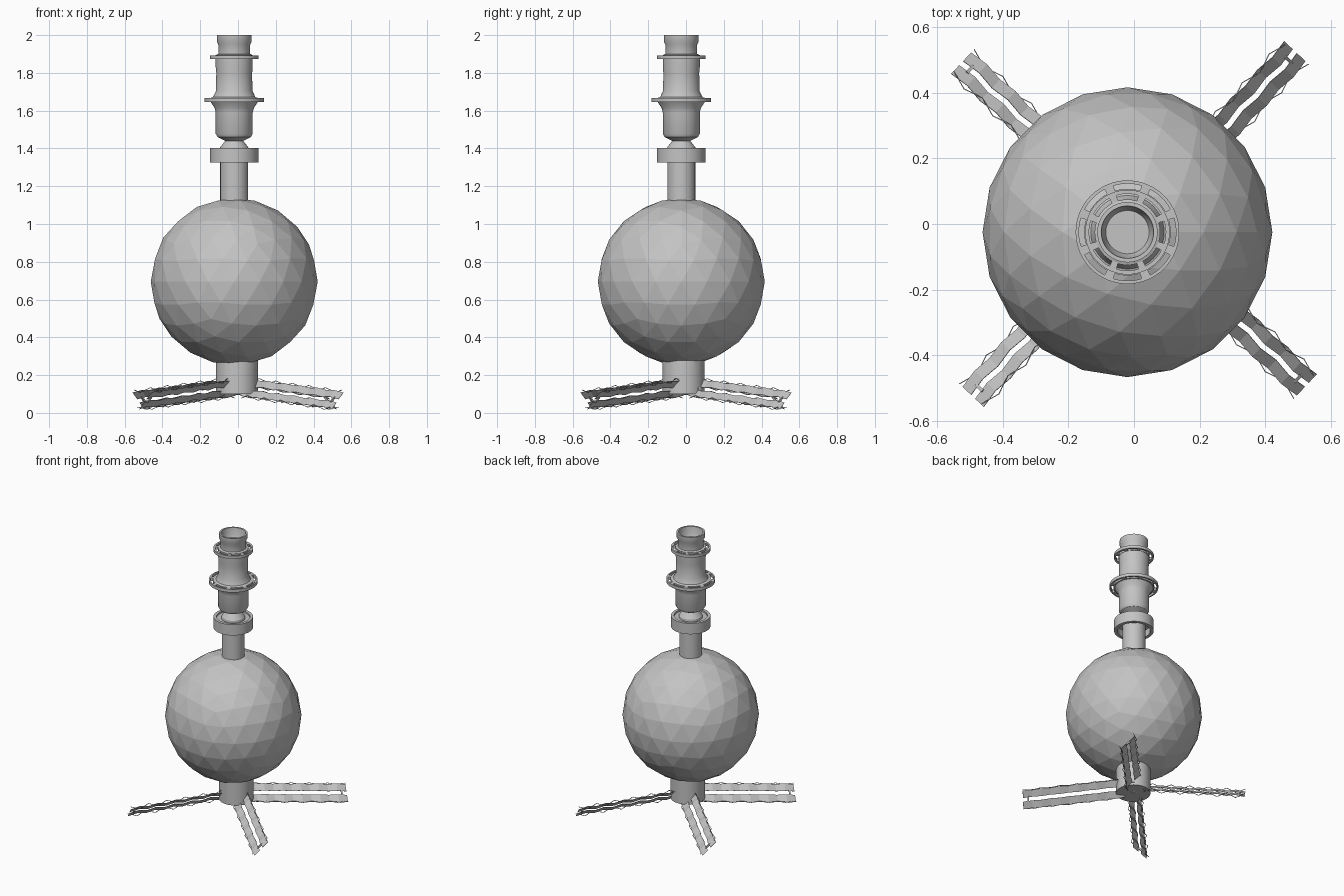
import bpy, bmesh
from math import sin, cos, pi, radians
from mathutils import Vector, Matrix

cube = bpy.data.objects.get("Cube")
if cube:
    bpy.data.objects.remove(cube, do_unlink=True)

GREY = bpy.data.materials.new("light_grey")
GREY.use_nodes = True
GREY.diffuse_color = (0.55, 0.55, 0.55, 1)
GREY.node_tree.nodes["Principled BSDF"].inputs["Base Color"].default_value = (0.55, 0.55, 0.55, 1)

AXIS = Vector((-0.02, -0.025, 0))


def finish(bm, name, smooth=False):
    mesh = bpy.data.meshes.new(name)
    bmesh.ops.recalc_face_normals(bm, faces=bm.faces)
    bm.to_mesh(mesh)
    bm.free()
    mesh.materials.append(GREY)
    ob = bpy.data.objects.new(name, mesh)
    bpy.context.collection.objects.link(ob)
    if smooth:
        bpy.ops.object.select_all(action='DESELECT')
        ob.select_set(True)
        bpy.context.view_layer.objects.active = ob
        bpy.ops.object.shade_smooth_by_angle(angle=radians(30))
    return ob


def lathe(name, profile, centre=AXIS, steps=48):
    """Spin a (radius, height) outline around a vertical axis."""
    bm = bmesh.new()
    verts = [bm.verts.new((r, 0, z)) for r, z in profile]
    edges = [bm.edges.new(pair) for pair in zip(verts, verts[1:])]
    bmesh.ops.spin(bm, geom=verts + edges, cent=(0, 0, 0), axis=(0, 0, 1),
                   angle=2 * pi, steps=steps, use_duplicate=False)
    bmesh.ops.remove_doubles(bm, verts=bm.verts, dist=0.0001)
    bmesh.ops.translate(bm, verts=bm.verts, vec=centre)
    return finish(bm, name, True)


def slotted_flange(name, radii, z, thickness):
    """Flat ring pierced by eight curved slots in its middle band."""
    count = 64
    bm = bmesh.new()
    rings = [[bm.verts.new((r * cos(2 * pi * k / count), r * sin(2 * pi * k / count), z))
              for k in range(count)] for r in radii]
    for band in range(3):
        for k in range(count):
            if band == 1 and k % 8 not in (3, 4):
                continue
            n = (k + 1) % count
            bm.faces.new((rings[band][k], rings[band + 1][k],
                          rings[band + 1][n], rings[band][n]))
    bmesh.ops.translate(bm, verts=bm.verts, vec=AXIS)
    ob = finish(bm, name)
    mod = ob.modifiers.new("thickness", 'SOLIDIFY')
    mod.thickness, mod.offset = thickness, 0


# Faceted tank
bm = bmesh.new()
bmesh.ops.create_icosphere(bm, subdivisions=3, radius=0.442,
                           matrix=Matrix.Translation(AXIS + Vector((0, 0, 0.695))))
finish(bm, "sphere_tank")

# Column parts
lathe("lower_collar", [(0, 0.1), (0.111, 0.1), (0.111, 0.3), (0, 0.3)], Vector((-0.005, -0.013, 0)))
lathe("neck_tube", [(0.074, 1.08), (0.074, 1.39)])
lathe("neck_ring", [(0.074, 1.375), (0.106, 1.375), (0.106, 1.325), (0.128, 1.325),
                    (0.128, 1.402), (0.108, 1.402), (0.108, 1.39), (0.07, 1.39)])
lathe("docking_body", [
    (0.077, 1.385), (0.075, 1.405), (0.048, 1.44), (0.088, 1.46), (0.098, 1.478),
    (0.098, 1.59), (0.104, 1.615), (0.124, 1.645), (0.124, 1.668), (0.112, 1.672),
    (0.096, 1.705), (0.095, 1.80), (0.098, 1.83), (0.098, 1.895), (0.084, 1.9),
    (0.084, 1.95), (0.092, 1.965), (0.092, 2.0), (0.08, 2.0), (0.074, 1.955),
    (0.066, 1.935), (0, 1.935)])
slotted_flange("large_flange", (0.118, 0.132, 0.148, 0.158), 1.657, 0.022)
slotted_flange("small_flange", (0.09, 0.1, 0.117, 0.129), 1.883, 0.02)

# Folding panel wings: local frame of along, across and normal directions
ACROSS = Vector((0, 1, 1)).normalized()
NORMAL = Vector((0, -1, 1)).normalized()
START, END, FOLDS = 0.06, 0.72, 11


def wing_point(t, across, lift):
    base = Vector((START + (END - START) * t, 0, 0.133 - 0.066 * t))
    return base + ACROSS * across + NORMAL * lift


def box_between(bm, a, b, width):
    """Square bar joining two points."""
    d = b - a
    m = (Matrix.Translation((a + b) / 2) @ d.to_track_quat('Z', 'Y').to_matrix().to_4x4()
         @ Matrix.Diagonal((width, width, d.length, 1)))
    bmesh.ops.create_cube(bm, size=1, matrix=m)


for i, label in enumerate(("back_left", "back_right", "front_right", "front_left")):
    turn = Matrix.Rotation(radians(46.8 + 90 * i), 4, 'Z')

    # Two corrugated panel strips
    bm = bmesh.new()
    for side in (-1, 1):
        rows = []
        for k in range(FOLDS + 1):
            lift = 0.005 * (-1) ** k
            rows.append([bm.verts.new(wing_point(k / FOLDS, side * w, lift))
                         for w in (0.0125, 0.0625)])
        for a, b in zip(rows, rows[1:]):
            bm.faces.new((a[0], a[1], b[1], b[0]))
    bmesh.ops.transform(bm, matrix=turn, verts=bm.verts)
    panels = finish(bm, "panel_wing_" + label)
    mod = panels.modifiers.new("thickness", 'SOLIDIFY')
    mod.thickness, mod.offset = 0.002, 0

    # Zigzag edge wires, crossbars and root arm
    bm = bmesh.new()
    for edge in (-0.064, 0.064):
        pts = [wing_point(k / FOLDS, edge, 0.013 * (-1) ** (k + 1)) for k in range(FOLDS + 1)]
        for a, b in zip(pts, pts[1:]):
            box_between(bm, a, b, 0.003)
    for t in (0.03, 0.95):
        box_between(bm, wing_point(t, -0.02, 0), wing_point(t, 0.02, 0), 0.01)
    box_between(bm, Vector((0.0, 0, 0.105)), wing_point(0.06, 0, 0), 0.02)
    bmesh.ops.transform(bm, matrix=turn, verts=bm.verts)
    finish(bm, "wing_frame_" + label)
